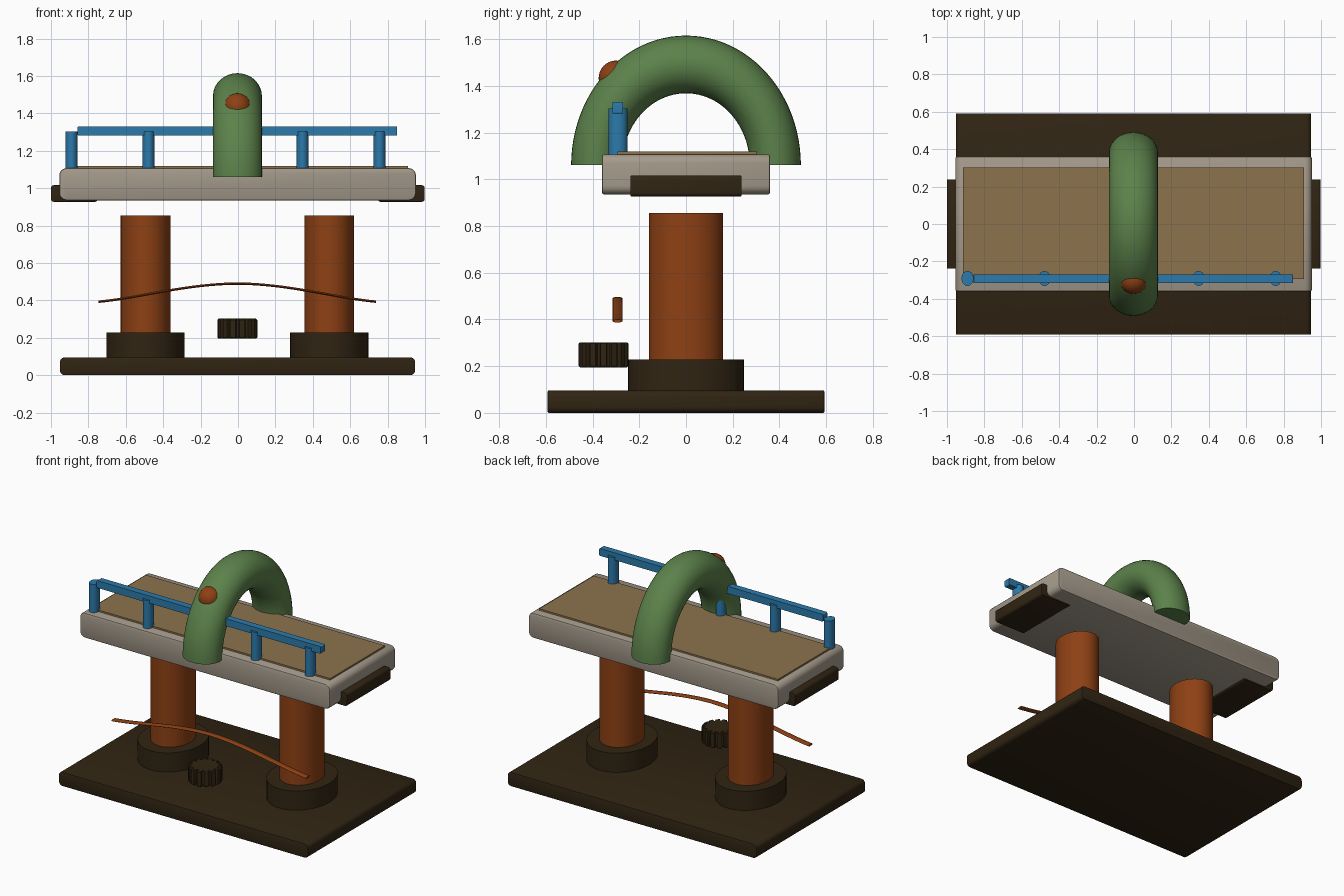
import bpy, bmesh, math
from mathutils import Matrix

if "Cube" in bpy.data.objects:
    bpy.data.objects.remove(bpy.data.objects["Cube"])

CX = -0.003  # shared centre line


def material(name, rgb):
    m = bpy.data.materials.new(name)
    m.diffuse_color = (*rgb, 1)
    m.use_nodes = True
    m.node_tree.nodes["Principled BSDF"].inputs["Base Color"].default_value = m.diffuse_color
    return m


DARK = material("dark_brown", (0.030, 0.018, 0.0065))
RUST = material("rust_orange", (0.270, 0.052, 0.007))
STONE = material("warm_grey", (0.376, 0.325, 0.260))
TAN = material("tan", (0.262, 0.170, 0.072))
GREEN = material("leaf_green", (0.107, 0.223, 0.070))
BLUE = material("rail_blue", (0.025, 0.195, 0.410))


def finish(bm, name, mat, smooth=True):
    bmesh.ops.recalc_face_normals(bm, faces=bm.faces)
    me = bpy.data.meshes.new(name)
    bm.to_mesh(me)
    bm.free()
    ob = bpy.data.objects.new(name, me)
    bpy.context.collection.objects.link(ob)
    me.materials.append(mat)
    if smooth:
        bpy.ops.object.select_all(action='DESELECT')
        ob.select_set(True)
        bpy.context.view_layer.objects.active = ob
        bpy.ops.object.shade_smooth_by_angle(angle=math.radians(35))
    return ob


def slab(name, mat, x, y, z, round_xz=0.0, edge=0.0):
    """Box between limits; long y edges rounded, front and back rims eased."""
    bm = bmesh.new()
    bmesh.ops.create_cube(bm, size=1)
    for v in bm.verts:
        v.co = [a[0] + (a[1] - a[0]) * (c + 0.5) for a, c in zip((x, y, z), v.co)]
    if round_xz:
        es = [e for e in bm.edges if abs(e.verts[0].co.y - e.verts[1].co.y) > 1e-4]
        bmesh.ops.bevel(bm, geom=es, offset=round_xz, segments=5, profile=0.5, affect='EDGES')
    if edge:
        es = [e for e in bm.edges if abs(e.verts[0].co.y - e.verts[1].co.y) < 1e-4]
        bmesh.ops.bevel(bm, geom=es, offset=edge, segments=2, profile=0.5, affect='EDGES')
    return finish(bm, name, mat)


def drum(name, mat, x, y, rx, ry, z0, z1, sides=48):
    bm = bmesh.new()
    m = Matrix.Translation((x, y, (z0 + z1) / 2)) @ Matrix.Diagonal((rx, ry, z1 - z0, 1))
    bmesh.ops.create_cone(bm, cap_ends=True, segments=sides, radius1=1, radius2=1, depth=1, matrix=m)
    return finish(bm, name, mat)


def tube(name, mat, rings):
    """Skin a list of equal rings and cap both ends."""
    bm = bmesh.new()
    vs = [[bm.verts.new(p) for p in r] for r in rings]
    n = len(vs[0])
    for a, b in zip(vs, vs[1:]):
        for i in range(n):
            bm.faces.new((a[i], a[(i + 1) % n], b[(i + 1) % n], b[i]))
    bm.faces.new(vs[0])
    bm.faces.new(vs[-1])
    return finish(bm, name, mat)


# Ground plate
slab("base_plate", DARK, (-0.953, 0.947), (-0.592, 0.592), (0, 0.096), 0.027, 0.004)

# Piers with their footings
for side, x in (("left", CX - 0.491), ("right", CX + 0.491)):
    drum(side + "_footing", DARK, x, 0, 0.209, 0.248, 0.09, 0.228)
    drum(side + "_pier", RUST, x, 0, 0.133, 0.158, 0.15, 0.855)

# Deck, walking surface and end blocks
slab("deck", STONE, (-0.955, 0.951), (-0.36, 0.36), (0.935, 1.107), 0.038, 0.009)
slab("deck_surface", TAN, (-0.914, 0.908), (-0.293, 0.303), (1.09, 1.118))
slab("left_end_block", DARK, (-1.0, -0.75), (-0.238, 0.238), (0.927, 1.016), 0.016, 0.004)
slab("right_end_block", DARK, (0.747, 0.998), (-0.238, 0.238), (0.927, 1.016), 0.016, 0.004)

# Arch: half ring standing across the deck, narrowed in depth
R, r, n = 0.4315, 0.1235, 32
rings = []
for k in range(49):
    t = math.pi * k / 48
    ring = []
    for i in range(n):
        a = 2 * math.pi * i / n
        d = R + r * math.cos(a)
        ring.append((CX + 0.131 * math.sin(a), 0.886 * d * math.cos(t), 1.06 + d * math.sin(t)))
    rings.append(ring)
tube("arch", GREEN, rings)

# Round knob set into the front of the arch
bm = bmesh.new()
bmesh.ops.create_uvsphere(bm, u_segments=32, v_segments=16, radius=1,
                          matrix=Matrix.Translation((CX, -0.300, 1.432))
                          @ Matrix.Diagonal((0.073, 0.074, 0.076, 1)))
finish(bm, "arch_knob", RUST)

# Railing on the front side
for i in range(5):
    drum(f"rail_post_{i + 1}", BLUE, -0.89 + 0.4118 * i, -0.291, 0.032, 0.040, 1.09, 1.303, 24)
slab("rail_bar", BLUE, (-0.857, 0.851), (-0.315, -0.269), (1.281, 1.331), 0.006)

# Thin hanging cable, a gentle hump
rings = []
for k in range(41):
    u = -1 + k / 20
    z = 0.393 + 0.097 * (0.55 * (1 - u * u) ** 2 + 0.45 * (1 - abs(u) ** 1.6))
    rings.append([(CX + 0.742 * u, -0.293 + 0.022 * math.cos(a), z + 0.0065 * math.sin(a))
                  for a in [2 * math.pi * i / 12 for i in range(12)]])
tube("cable", RUST, rings)

# Toothed wheel lying flat, with eased rims
teeth = 14
rings = []
for z, inset in ((0.195, 0.006), (0.201, 0), (0.296, 0), (0.302, 0.006)):
    ring = []
    for i in range(teeth):
        for f, rad in ((-0.28, 0.107), (0.28, 0.107), (0.36, 0.088), (0.64, 0.088)):
            a = 2 * math.pi * (i + f) / teeth
            ring.append((CX + (rad - inset) * math.cos(a), -0.353 + (rad - inset) * math.sin(a), z))
    rings.append(ring)
tube("toothed_wheel", DARK, rings)
